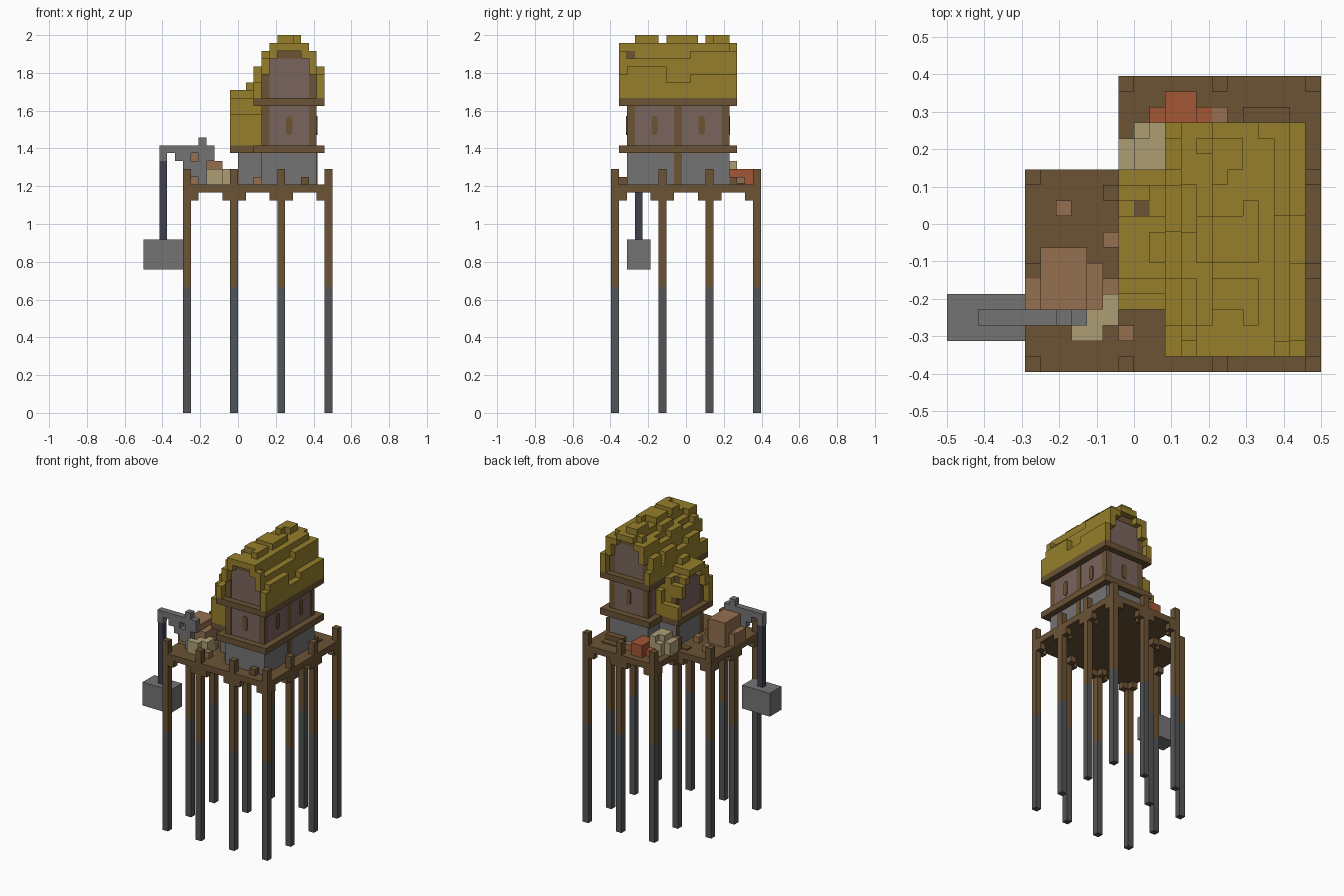
import bpy, bmesh, random
from mathutils import Matrix, Vector

random.seed(7)
if "Cube" in bpy.data.objects:
    bpy.data.objects.remove(bpy.data.objects["Cube"])

UNIT = 1 / 24                      # edge of one building block
ORIGIN = Vector((-0.5, -9.5 / 24, 0))


def material(name, hex_code):
    def linear(c):
        c /= 255
        return c / 12.92 if c < 0.04045 else ((c + 0.055) / 1.055) ** 2.4
    rgb = [linear(c) for c in bytes.fromhex(hex_code)]
    m = bpy.data.materials.new(name)
    m.use_nodes = True
    m.diffuse_color = (*rgb, 1)
    m.node_tree.nodes["Principled BSDF"].inputs["Base Color"].default_value = (*rgb, 1)
    return m


wood = material("dark wood", "6B5335")
thatch = material("thatch yellow", "957E2B")
plaster = material("mauve plaster", "7A645D")
stone = material("grey stone", "747474")
footing = material("dark footing grey", "525456")
crate = material("light brown crate", "94704F")
sack = material("cream sack", "AE9E75")
brick = material("brick red", "A35735")
iron = material("dark iron", "40404E")


def finish(name, bm, mat):
    mesh = bpy.data.meshes.new(name)
    bm.to_mesh(mesh)
    bm.free()
    mesh.materials.append(mat)
    obj = bpy.data.objects.new(name, mesh)
    bpy.context.collection.objects.link(obj)
    return obj


def blocks(name, mat, boxes):
    """One object from boxes given as (low corner, high corner) in block units."""
    bm = bmesh.new()
    for low, high in boxes:
        a, b = Vector(low) * UNIT + ORIGIN, Vector(high) * UNIT + ORIGIN
        place = Matrix.Translation((a + b) / 2) @ Matrix.Diagonal((*(b - a), 1))
        bmesh.ops.create_cube(bm, size=1, matrix=place)
    return finish(name, bm, mat)


def cell(x, y, z, height=1):
    return (x, y, z), (x + 1, y + 1, z + height)


# Stilts around the L-shaped deck
GRID = (0, 6, 12, 18)
stilts = [(x + 5, y) for x in GRID for y in GRID
          if (x in (0, 18) or y in (0, 18) or (x, y) == (6, 12)) and (x, y) != (0, 18)]


def on_deck(x, y):
    return 5 <= x < 24 and 0 <= y < 19 and not (x < 11 and y >= 13)


blocks("stilt_footings", footing, [cell(x, y, 0, 16) for x, y in stilts])
blocks("stilt_posts", wood, [cell(x, y, 16, 15) for x, y in stilts])
blocks("stilt_brackets", wood,
       [cell(x + dx, y + dy, 27) for x, y in stilts
        for dx, dy in ((1, 0), (-1, 0), (0, 1), (0, -1)) if on_deck(x + dx, y + dy)])
blocks("deck", wood, [((5, 0, 28), (24, 13, 29)), ((11, 13, 28), (24, 19, 29))])

# Main house: stone base, two beams, plastered storey and gables
blocks("house_base", stone, [((15, 2, 29), (22, 15, 33))])
blocks("house_beams", wood, [((14, 1, z), (23, 16, z + 1)) for z in (33, 39)])
blocks("house_walls", plaster, [((15.05, 2.05, 34), (21.95, 14.95, 39))])
blocks("house_gables", plaster, [((15.1, 2.05, 40), (21.9, 14.95, 43)),
                                 ((16, 2.05, 43), (21, 14.95, 45))])
blocks("house_frame", wood,
       [cell(x, y, 34, 5) for x in (15, 21) for y in (2, 8, 14)]
       + [cell(x, y, 40, 3) for x in (15, 21) for y in (2, 14)]
       + [((16, y, 45), (21, y + 1, 46)) for y in (2, 14)]
       + [((21.1, 8, 29), (22.1, 9, 33)), ((14.9, 8, 29), (15.9, 9, 33))])

# Side wing, its gable facing the hoist
blocks("wing_base", stone, [((12.05, 5, 29), (15, 12, 33))])
blocks("wing_beam", wood, [((11, 4, 33), (14, 13, 34))])
blocks("wing_gable", plaster, [((12.05, 5.1, 34), (15, 11.9, 37)),
                               ((12.05, 6, 37), (15, 11, 39))])
blocks("wing_frame", wood,
       [cell(12, y, 29, 4) for y in (5, 11)] + [cell(12, y, 34, 3) for y in (5, 11)]
       + [((12, 6, 39), (13, 11, 40))])

# Stepped thatch roofs: the same arch over both, with ragged patches
TOPS = (4, 6, 7, 8, 8, 8, 7, 6, 4)
UNDERSIDE = (0, 3, 5, 6, 6, 6, 5, 3, 0)


def thatch_roof(length, base, ends, place):
    columns = []
    for across, (top, under) in enumerate(zip(TOPS, UNDERSIDE)):
        run, drop = 0, 0
        for along in range(length):
            if run == 0:
                run, drop = random.randint(1, 3), random.choice((0, 0, 1))
                if top == 4:
                    drop = random.choice((0, 0, 1, 2))
            run -= 1
            if top == 8 and along in (0, 5, 10, 14):
                drop = 1
            bottom = under if along in ends else 0
            x, y = place(across, along)
            columns.append(((x, y, base + bottom), (x + 1, y + 1, base + top - drop)))
    return columns


blocks("house_roof", thatch,
       thatch_roof(15, 40, (0, 1, 13, 14), lambda a, l: (14 + a, 1 + l)))
blocks("wing_roof", thatch,
       thatch_roof(4, 34, (0, 1), lambda a, l: (11 + l, 4 + a)))


# Slot windows as thin plates with clipped corners
def window(name, centre, side, normal):
    side, normal = Vector(side), Vector(normal)
    up = Vector((0, 0, 1))
    bm = bmesh.new()
    outline = [(0.4, 0.9), (0.15, 1.2), (-0.15, 1.2), (-0.4, 0.9),
               (-0.4, -0.9), (-0.15, -1.2), (0.15, -1.2), (0.4, -0.9)]
    face = bm.faces.new([bm.verts.new((Vector(centre) + side * s + up * u) * UNIT + ORIGIN)
                         for s, u in outline])
    out = bmesh.ops.extrude_face_region(bm, geom=[face])
    moved = [v for v in out["geom"] if isinstance(v, bmesh.types.BMVert)]
    bmesh.ops.translate(bm, verts=moved, vec=normal * 0.006)
    bmesh.ops.recalc_face_normals(bm, faces=bm.faces)
    finish(name, bm, wood)


for y in (5.5, 11.5):
    window("side_window", (21.95, y, 36.5), (0, 1, 0), (1, 0, 0))
window("front_window", (18.5, 2.05, 36.5), (1, 0, 0), (0, -1, 0))
window("back_window", (18.5, 14.95, 36.5), (1, 0, 0), (0, 1, 0))

# Hoist with its hanging counterweight
blocks("hoist_frame", stone,
       [((2, 3, 33), (9, 4, 34)), cell(2, 3, 32), ((4, 3, 32), (6, 4, 33)),
        cell(7, 3, 29, 6), cell(8, 3, 32), ((5, 3, 31), (7, 4, 32)), cell(6, 3, 30)])
blocks("hoist_chain", iron, [((2.05, 3.05, 22), (2.95, 3.95, 32))])
blocks("hoist_weight", stone, [((0, 2, 18.2), (5, 5, 22))])

# Goods stored on the deck
blocks("crate_stack", crate, [((5, 4, 29), (10, 7, 31)), ((6, 4, 31), (10, 7, 32)),
                              ((6, 4, 29), (9, 8, 33)), ((10, 5, 29), (11, 6, 30))])
blocks("loose_crates", crate,
       [cell(x, y, 29) for x, y in ((7, 10), (10, 8), (11, 2), (17, 16), (14, 3))])
blocks("front_sacks", sack, [((8, 2, 29), (10, 3, 31)), ((9, 3, 29), (11, 5, 31))])
blocks("back_sacks", sack, [((11, 13, 29), (14, 15, 31)), ((12, 13, 29), (14, 16, 31)),
                            ((12, 13, 31), (14, 15, 32)), cell(13, 15, 31)])
blocks("brick_pile", brick, [((14, 16, 29), (16, 18, 31)), ((13, 15, 29), (17, 17, 30)),
                             ((14, 15, 30), (16, 17, 31))])
blocks("door_steps", wood, [((19, 15, 29), (22, 16, 30)), ((19, 16, 29), (22, 17, 29.2)),
                            ((10, 11, 29), (12, 12, 29.2)), cell(20, 1, 29)])
